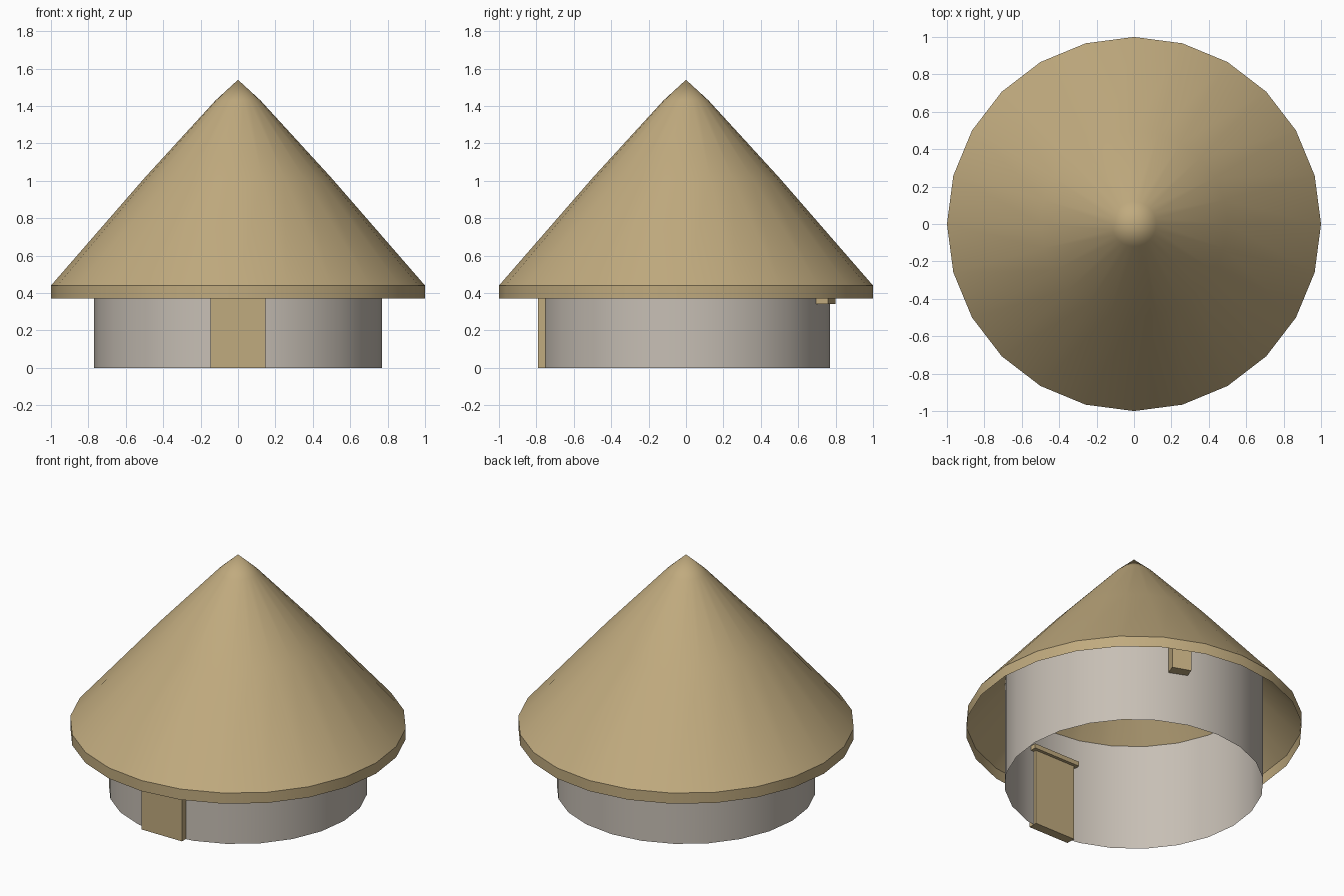
import bpy, bmesh, math
from mathutils import Matrix

if "Cube" in bpy.data.objects:
    bpy.data.objects.remove(bpy.data.objects["Cube"])

SIDES = 24


def material(name, rgb):
    m = bpy.data.materials.new(name)
    m.diffuse_color = (*rgb, 1)
    m.use_nodes = True
    m.node_tree.nodes["Principled BSDF"].inputs["Base Color"].default_value = m.diffuse_color
    return m


STRAW = material("straw tan", (0.53, 0.405, 0.21))
PLASTER = material("pale plaster", (0.57, 0.52, 0.46))


def make_object(name, bm, mat):
    bmesh.ops.recalc_face_normals(bm, faces=bm.faces)
    mesh = bpy.data.meshes.new(name)
    bm.to_mesh(mesh)
    bm.free()
    mesh.materials.append(mat)
    ob = bpy.data.objects.new(name, mesh)
    bpy.context.collection.objects.link(ob)
    return ob


def lathe(name, profile, mat):
    """Turn a (radius, height) profile into a round, open shell."""
    bm = bmesh.new()
    pts = [bm.verts.new((r, 0, z)) for r, z in profile]
    edges = [bm.edges.new(p) for p in zip(pts, pts[1:])]
    bmesh.ops.spin(bm, geom=pts + edges, cent=(0, 0, 0), axis=(0, 0, 1),
                   angle=math.tau, steps=SIDES, use_duplicate=False)
    bmesh.ops.remove_doubles(bm, verts=bm.verts, dist=1e-4)
    ob = make_object(name, bm, mat)
    bpy.ops.object.select_all(action='DESELECT')
    ob.select_set(True)
    bpy.context.view_layer.objects.active = ob
    bpy.ops.object.shade_smooth_by_angle(angle=math.radians(30))
    return ob


def box(name, x, y, z, mat, turn=0):
    """Box from (min, max) ranges, turned about the hut's centre."""
    bm = bmesh.new()
    bmesh.ops.create_cube(bm, size=1)
    for v in bm.verts:
        v.co = [lo + (c + 0.5) * (hi - lo) for c, (lo, hi) in zip(v.co, (x, y, z))]
    bm.transform(Matrix.Rotation(math.radians(turn), 4, 'Z'))
    return make_object(name, bm, mat)


# Thatched cone with a short vertical rim, open underneath
lathe("roof", [(1.0, 0.37), (1.0, 0.44), (0.5, 1.015), (0.12, 1.43), (0, 1.54)], STRAW)

# Round wall that rises to meet the inside of the roof
lathe("wall", [(0.77, 0), (0.77, 0.70)], PLASTER)

# Door and the lintel above it
box("door", (-0.147, 0.147), (-0.79, -0.73), (0, 0.50), STRAW)
box("door_lintel", (-0.17, 0.17), (-0.80, -0.71), (0.50, 0.53), STRAW)

# Small block under the eaves at the back
box("back_window_block", (-0.06, 0.06), (0.745, 0.83), (0.34, 0.52), STRAW, turn=-20)
